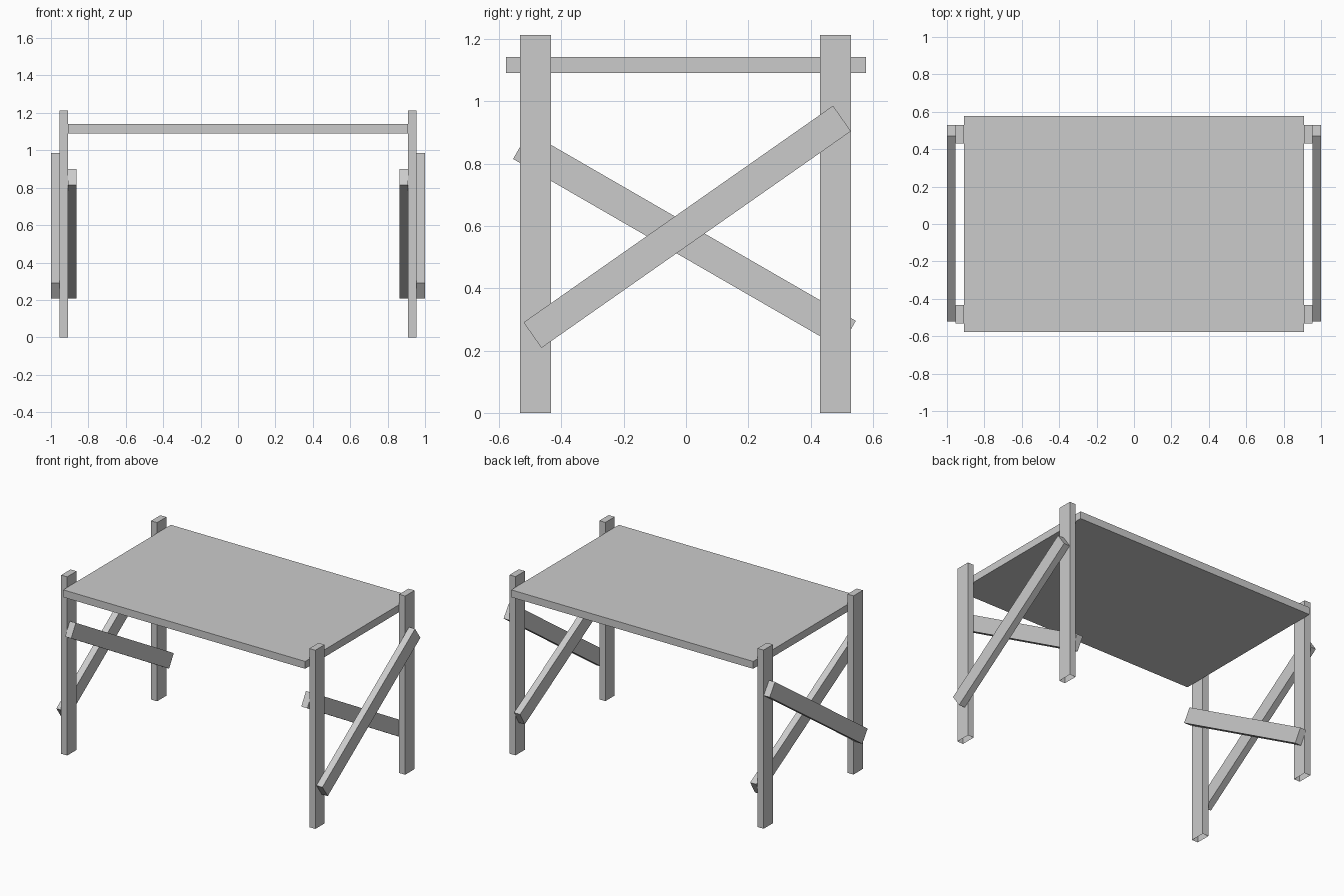
import bpy
import bmesh
from math import radians
from mathutils import Matrix, Vector

cube = bpy.data.objects.get("Cube")
if cube:
    bpy.data.objects.remove(cube, do_unlink=True)

# One plain grey for everything
grey = bpy.data.materials.new("plain grey")
grey.use_nodes = True
grey.diffuse_color = (0.6, 0.6, 0.6, 1)
grey.node_tree.nodes["Principled BSDF"].inputs["Base Color"].default_value = grey.diffuse_color

THICK, WIDTH, LENGTH = 0.045, 0.1, 1.212   # shared plank size
LEG_X = 0.931


def box(name, size, centre, tilt=0, open_bottom=False):
    """Box of a given size, tilted about x; the lower end may be left open."""
    bm = bmesh.new()
    bmesh.ops.create_cube(bm, size=1)
    bmesh.ops.scale(bm, vec=size, verts=bm.verts)
    if open_bottom:
        bm.normal_update()
        ends = [f for f in bm.faces if f.normal.z < -0.9]
        bmesh.ops.delete(bm, geom=ends, context="FACES_ONLY")
    bm.transform(Matrix.Rotation(radians(tilt), 4, "X"))
    mesh = bpy.data.meshes.new(name)
    bm.to_mesh(mesh)
    bm.free()
    mesh.materials.append(grey)
    obj = bpy.data.objects.new(name, mesh)
    obj.location = Vector(centre)
    bpy.context.collection.objects.link(obj)
    return obj


# Table top
box("table_top", (1.816, 1.154, 0.05), (0, 0, 1.116))

for side, sx in (("left", 1), ("right", -1)):
    # Upright legs, hollow at the foot
    for end, y in (("front", -0.483), ("back", 0.48)):
        box(f"{end}_{side}_leg", (THICK, WIDTH, LENGTH),
            (sx * LEG_X, y, LENGTH / 2), open_bottom=True)

    # Crossed braces on either face of the legs
    box(f"{side}_outer_brace", (THICK, LENGTH, WIDTH),
        (sx * (LEG_X + THICK), 0.004, 0.597), tilt=35)
    box(f"{side}_inner_brace", (THICK, LENGTH, WIDTH),
        (sx * (LEG_X - THICK), -0.005, 0.555), tilt=-30)
